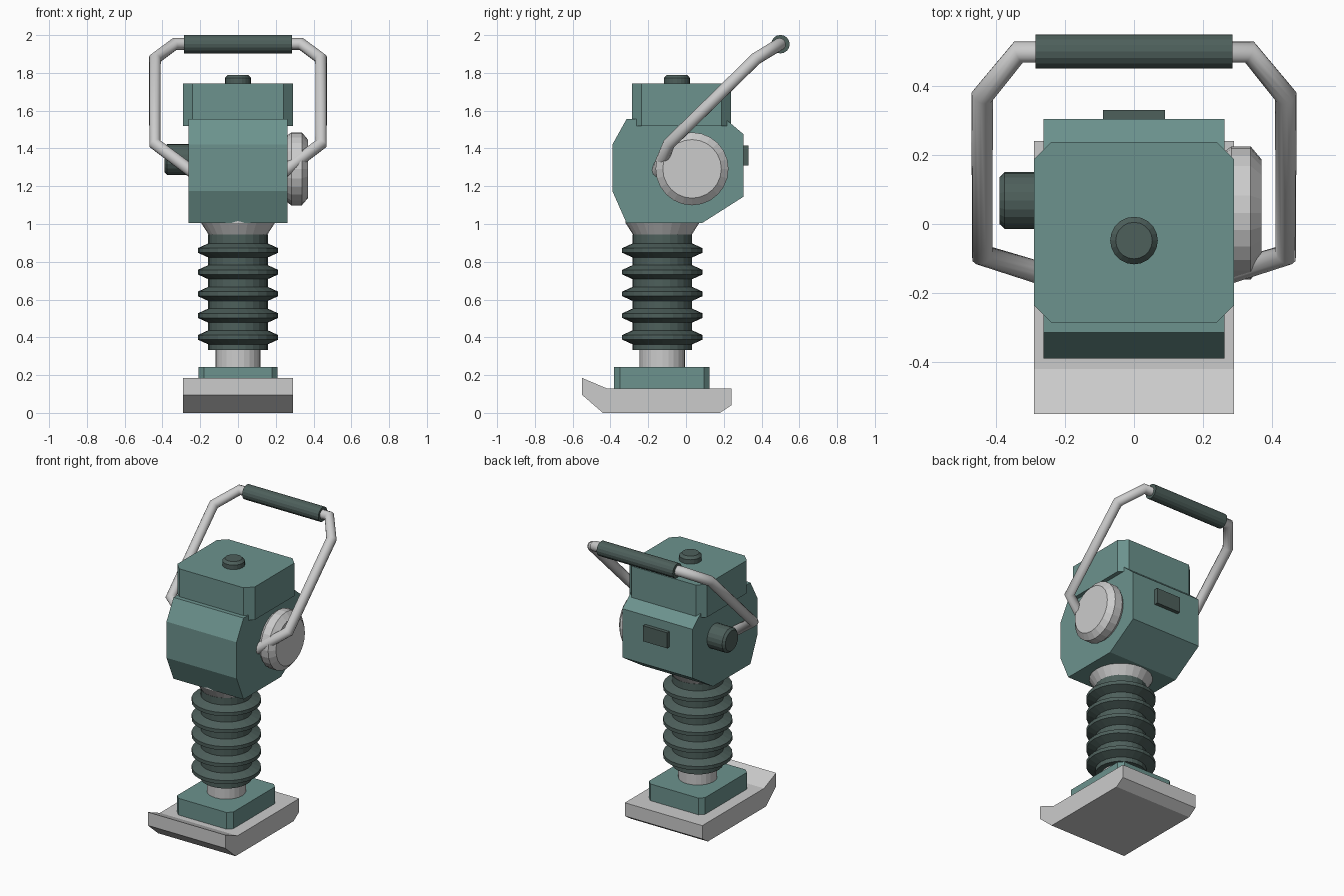
import bpy, bmesh, math
from mathutils import Vector

if "Cube" in bpy.data.objects:
    bpy.data.objects.remove(bpy.data.objects["Cube"])


def material(name, rgb):
    m = bpy.data.materials.new(name)
    m.diffuse_color = (*rgb, 1)
    m.use_nodes = True
    m.node_tree.nodes["Principled BSDF"].inputs["Base Color"].default_value = m.diffuse_color
    return m


TEAL = material("teal_paint", (0.15, 0.29, 0.27))
DARK = material("dark_rubber", (0.075, 0.115, 0.105))


def finish(bm, name, mat):
    bmesh.ops.recalc_face_normals(bm, faces=bm.faces)
    me = bpy.data.meshes.new(name)
    bm.to_mesh(me)
    bm.free()
    ob = bpy.data.objects.new(name, me)
    bpy.context.collection.objects.link(ob)
    if mat:
        me.materials.append(mat)
    return ob


def prism(name, points, offset, mat=None):
    """Extrude a closed 3D outline by an offset vector."""
    bm = bmesh.new()
    face = bm.faces.new([bm.verts.new(p) for p in points])
    ext = bmesh.ops.extrude_face_region(bm, geom=[face])["geom"]
    bmesh.ops.translate(bm, vec=offset, verts=[v for v in ext if isinstance(v, bmesh.types.BMVert)])
    if face.is_valid and not any(len(e.link_faces) == 1 for e in face.edges):
        pass
    else:
        bmesh.ops.holes_fill(bm, edges=[e for e in bm.edges if len(e.link_faces) == 1])
    return finish(bm, name, mat)


def side_profile(name, yz, half, mat=None):
    return prism(name, [(-half, y, z) for y, z in yz], (2 * half, 0, 0), mat)


def corner_box(name, hx, y0, y1, z0, z1, c, mat):
    """Box with chamfered vertical edges."""
    xy = [(-hx + c, y0), (hx - c, y0), (hx, y0 + c), (hx, y1 - c),
          (hx - c, y1), (-hx + c, y1), (-hx, y1 - c), (-hx, y0 + c)]
    return prism(name, [(x, y, z0) for x, y in xy], (0, 0, z1 - z0), mat)


def lathe(name, center, axis, profile, mat=None, sides=24):
    """Revolve (distance, radius) pairs around the x or z axis through center."""
    bm = bmesh.new()
    rings = []
    for d, r in profile:
        ring = []
        for i in range(sides):
            a = 2 * math.pi * i / sides
            u, v = r * math.cos(a), r * math.sin(a)
            p = Vector((d, u, v)) if axis == "x" else Vector((u, v, d))
            ring.append(bm.verts.new(p + Vector(center)))
        rings.append(ring)
    for a, b in zip(rings, rings[1:]):
        for i in range(sides):
            j = (i + 1) % sides
            bm.faces.new((a[i], a[j], b[j], b[i]))
    bm.faces.new(rings[0])
    bm.faces.new(rings[-1])
    return finish(bm, name, mat)


# Tamping shoe with upturned nose, and its mounting block
side_profile("tamping_shoe", [(-0.55, 0.185), (-0.55, 0.095), (-0.44, 0), (0.18, 0),
                              (0.24, 0.04), (0.24, 0.13), (-0.42, 0.13)], 0.29)
corner_box("shoe_mount", 0.21, -0.38, 0.125, 0.12, 0.243, 0.03, TEAL)

# Ramming leg: tube, pleated bellows, collar
LEG = (0, -0.125, 0)
lathe("leg_tube", LEG, "z", [(0.23, 0.12), (0.35, 0.12)])
pleats = [(0.333, 0.158)]
for k in range(5):
    z = 0.40 + 0.115 * k
    pleats += [(z - 0.037, 0.158), (z - 0.012, 0.213), (z + 0.012, 0.213), (z + 0.037, 0.158)]
pleats.append((0.945, 0.158))
lathe("bellows", LEG, "z", pleats, DARK)
lathe("bellows_collar", LEG, "z", [(0.943, 0.155), (1.005, 0.195), (1.02, 0.195)])

# Engine housing and top tank
side_profile("engine_housing", [(-0.315, 1.005), (-0.39, 1.175), (-0.39, 1.42), (-0.315, 1.555),
                                (0.21, 1.555), (0.305, 1.475), (0.305, 1.145), (0.085, 1.005)],
             0.262, TEAL)
corner_box("fuel_tank", 0.29, -0.285, 0.238, 1.52, 1.743, 0.05, TEAL)
lathe("fuel_cap", (0, -0.048, 0), "z", [(1.73, 0.069), (1.773, 0.069), (1.79, 0.053)], DARK, 20)

# Side and rear fittings
lathe("starter_cover", (0, 0.032, 1.292), "x",
      [(0.25, 0.175), (0.262, 0.178), (0.282, 0.193), (0.338, 0.193), (0.37, 0.155)])
lathe("exhaust", (0, 0.068, 1.342), "x", [(-0.39, 0.068), (-0.375, 0.082), (-0.25, 0.082)], DARK, 20)
prism("rear_plate", [(-0.09, 0.295, 1.31), (0.09, 0.295, 1.31), (0.09, 0.295, 1.415),
                     (-0.09, 0.295, 1.415)], (0, 0.035, 0), DARK)

# Handle: mirrored bent tube with a grip
half = [(0.24, -0.152, 1.275), (0.44, -0.09, 1.425), (0.44, 0.37, 1.875), (0.335, 0.498, 1.953)]
path = [(-x, y, z) for x, y, z in half] + half[::-1]
cu = bpy.data.curves.new("handle_frame", "CURVE")
cu.dimensions = "3D"
cu.bevel_depth = 0.033
cu.bevel_resolution = 4
cu.use_fill_caps = True
sp = cu.splines.new("POLY")
sp.points.add(len(path) - 1)
for p, co in zip(sp.points, path):
    p.co = (*co, 1)
bpy.context.collection.objects.link(bpy.data.objects.new("handle_frame", cu))
lathe("handle_grip", (0, 0.5, 1.952), "x", [(-0.285, 0.049), (0.285, 0.049)], DARK, 16)
